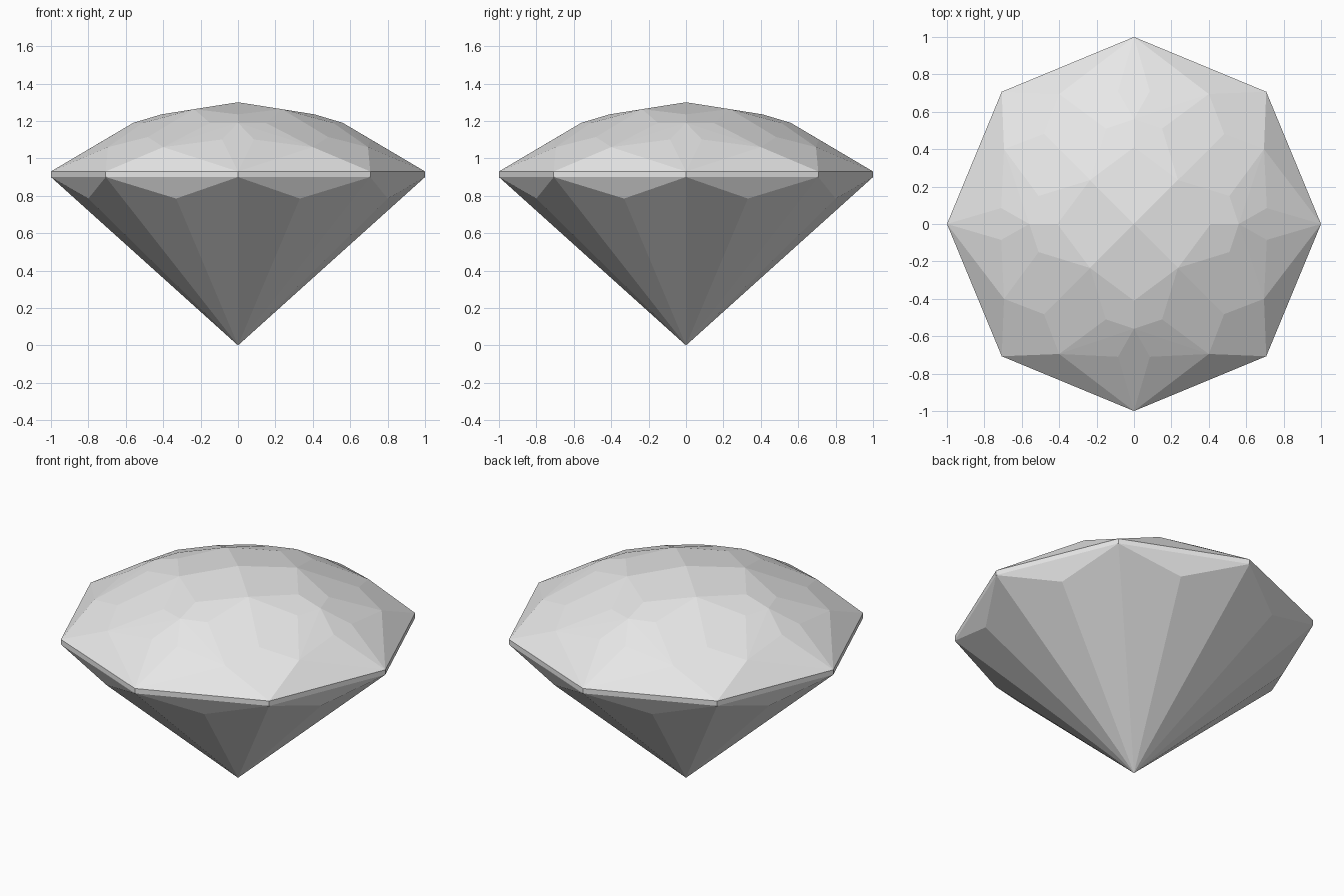
import bpy
import bmesh
from math import radians

cube = bpy.data.objects.get("Cube")
if cube:
    bpy.data.objects.remove(cube, do_unlink=True)


def flat_material(name, value):
    mat = bpy.data.materials.new(name)
    mat.use_nodes = True
    colour = (value, value, value, 1.0)
    mat.diffuse_color = colour
    mat.node_tree.nodes["Principled BSDF"].inputs["Base Color"].default_value = colour
    return mat


def eightfold(x, y, z):
    """All distinct mirror images of a corner in one eighth of the stone."""
    return {(sx * a, sy * b, z)
            for a, b in ((x, y), (y, x))
            for sx in (1, -1) for sy in (1, -1)}


# Facet corners of one eighth of the stone
crown = [(0, 0, 1.3), (0.41, 0, 1.235), (0.235, 0.235, 1.263),
         (0.56, 0, 1.19), (0.51, 0.15, 1.189), (0.71, 0.085, 1.101),
         (0.482, 0.482, 1.114), (0.695, 0.4, 1.06)]
girdle = [(r, s, z) for z in (0.93, 0.9) for r, s in ((1, 0), (0.7071, 0.7071))]
pavilion = [(0.8, 0.331, 0.785), (0, 0, 0)]

points = set()
for corner in crown + girdle + pavilion:
    points |= eightfold(*corner)

# Cut stone: the convex solid spanned by the corners, with flat facets merged
bm = bmesh.new()
for p in sorted(points):
    bm.verts.new(p)
bmesh.ops.remove_doubles(bm, verts=bm.verts[:], dist=0.001)
bmesh.ops.convex_hull(bm, input=bm.verts[:])
loose = [v for v in bm.verts if not v.link_faces]
bmesh.ops.delete(bm, geom=loose, context='VERTS')
bmesh.ops.dissolve_limit(bm, angle_limit=radians(1.5),
                         verts=bm.verts[:], edges=bm.edges[:])
bmesh.ops.recalc_face_normals(bm, faces=bm.faces[:])

mesh = bpy.data.meshes.new("cut_gemstone")
bm.to_mesh(mesh)
bm.free()
mesh.materials.append(flat_material("pale grey", 0.8))
stone = bpy.data.objects.new("cut_gemstone", mesh)
bpy.context.collection.objects.link(stone)
